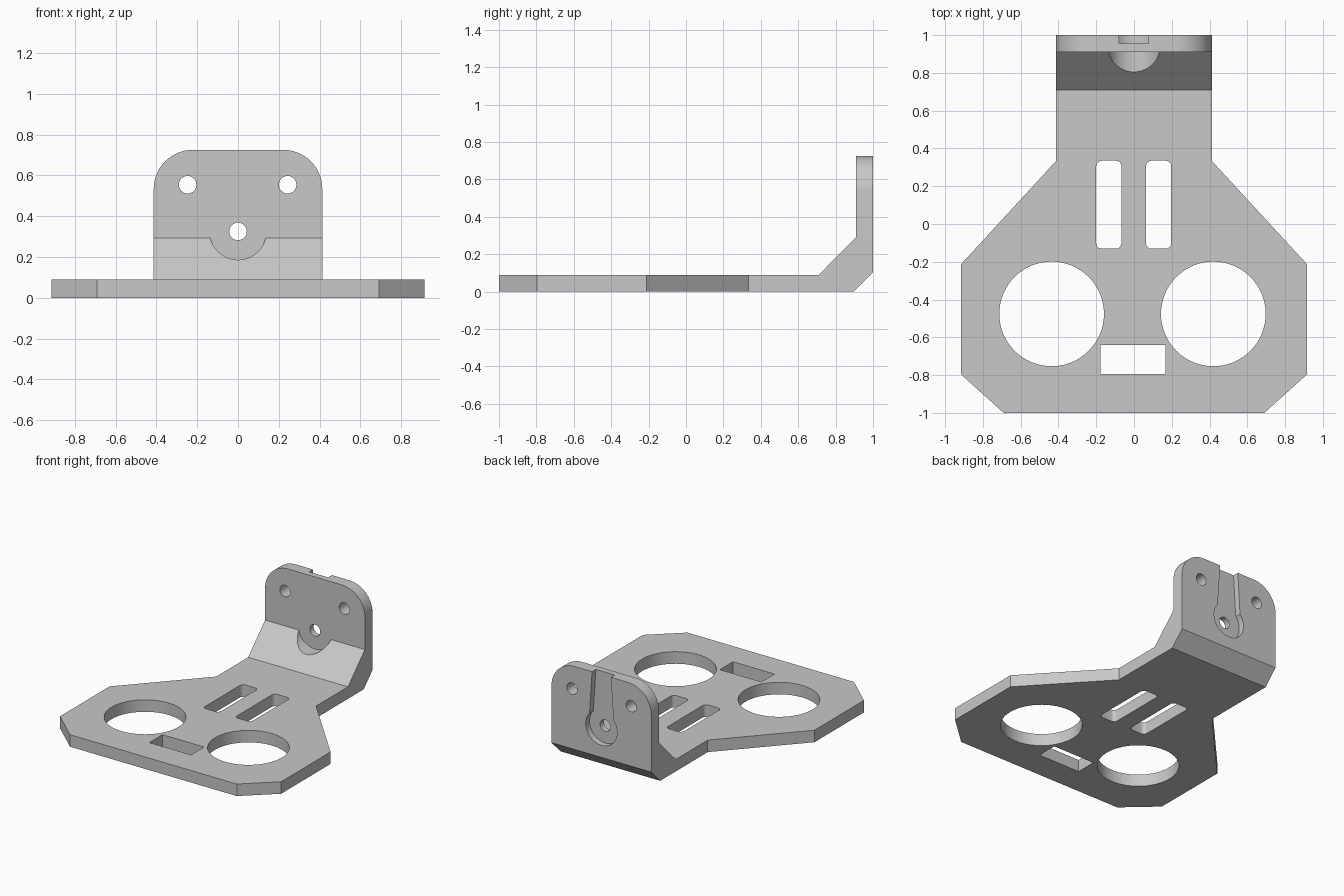
import bpy, bmesh, math

if "Cube" in bpy.data.objects:
    bpy.data.objects.remove(bpy.data.objects["Cube"])

# single flat colour
grey = bpy.data.materials.new("plain_grey")
grey.diffuse_color = (0.58, 0.58, 0.58, 1)
grey.use_nodes = True
grey.node_tree.nodes["Principled BSDF"].inputs["Base Color"].default_value = grey.diffuse_color

PLACE = {
    "x": lambda a, b, t: (t, a, b),   # outline in y,z
    "y": lambda a, b, t: (a, t, b),   # outline in x,z
    "z": lambda a, b, t: (a, b, t),   # outline in x,y
}


def prism(name, pts, axis, lo, hi):
    """Extrude a 2D outline along an axis."""
    bm = bmesh.new()
    ends = [[bm.verts.new(PLACE[axis](a, b, t)) for a, b in pts] for t in (lo, hi)]
    n = len(pts)
    for ring in ends:
        bm.faces.new(ring)
    for i in range(n):
        j = (i + 1) % n
        bm.faces.new((ends[0][i], ends[0][j], ends[1][j], ends[1][i]))
    bmesh.ops.recalc_face_normals(bm, faces=bm.faces)
    me = bpy.data.meshes.new(name)
    bm.to_mesh(me)
    bm.free()
    me.materials.append(grey)
    ob = bpy.data.objects.new(name, me)
    bpy.context.collection.objects.link(ob)
    return ob


def arc(cx, cy, r, start=0, end=360, n=64):
    full = end - start == 360
    steps = n if full else n + 1
    return [(cx + r * math.cos(math.radians(start + (end - start) * i / n)),
             cy + r * math.sin(math.radians(start + (end - start) * i / n)))
            for i in range(steps)]


def rect(x0, x1, y0, y1, r=0):
    if not r:
        return [(x0, y0), (x1, y0), (x1, y1), (x0, y1)]
    corners = [(x1 - r, y1 - r), (x0 + r, y1 - r), (x0 + r, y0 + r), (x1 - r, y0 + r)]
    return [p for k, (cx, cy) in enumerate(corners)
            for p in arc(cx, cy, r, 90 * k, 90 * k + 90, 6)]


def combine(target, tool, operation):
    mod = target.modifiers.new("cut", "BOOLEAN")
    mod.operation = operation
    mod.solver = "EXACT"
    mod.object = tool
    bpy.context.view_layer.objects.active = target
    bpy.ops.object.modifier_apply(modifier=mod.name)
    bpy.data.objects.remove(tool, do_unlink=True)


# bent sheet from its side profile, trimmed to the plan outline
profile = [(-1.1, 0), (0.895, 0), (1, 0.105), (1, 0.725), (0.91, 0.725),
           (0.91, 0.292), (0.71, 0.09), (-1.1, 0.09)]
bracket = prism("mounting_bracket", profile, "x", -1.1, 1.1)
half = [(0.69, -1), (0.915, -0.797), (0.915, -0.212), (0.413, 0.333), (0.413, 1.1)]
plan = half + [(-x, y) for x, y in reversed(half)]
combine(bracket, prism("plan_outline", plan, "z", -0.2, 1), "INTERSECT")

# rounded top corners of the upright
bm = bmesh.new()
bm.from_mesh(bracket.data)
corners = [e for e in bm.edges
           if all(v.co.z > 0.72 and abs(v.co.x) > 0.4 for v in e.verts)
           and abs(e.verts[0].co.y - e.verts[1].co.y) > 0.05]
bmesh.ops.bevel(bm, geom=corners, offset=0.192, segments=16, profile=0.5, affect="EDGES")
bm.to_mesh(bracket.data)
bm.free()

# openings through the base plate
base_cuts = [
    arc(-0.436, -0.476, 0.277), arc(0.42, -0.476, 0.277),
    rect(-0.2, -0.067, -0.13, 0.335, 0.028), rect(0.064, 0.197, -0.13, 0.335, 0.028),
    rect(-0.177, 0.168, -0.795, -0.64),
]
for pts in base_cuts:
    combine(bracket, prism("base_cutter", pts, "z", -0.1, 0.2), "DIFFERENCE")

# round relief in the sloped bend
combine(bracket, prism("relief_cutter", arc(0, 0.325, 0.139), "y", 0.5, 0.91), "DIFFERENCE")

# keyhole recess in the rear face: round pocket with a tapered groove to the top
groove = [(-0.075, 0.8), (-0.102, 0.36), (0.102, 0.36), (0.072, 0.8)]
for pts in (arc(0, 0.325, 0.13), groove):
    combine(bracket, prism("recess_cutter", pts, "y", 0.955, 1.1), "DIFFERENCE")

# screw holes through the upright
for x, z in ((-0.247, 0.554), (0.243, 0.554), (0, 0.325)):
    combine(bracket, prism("screw_cutter", arc(x, z, 0.043, n=32), "y", 0.7, 1.2), "DIFFERENCE")

# smooth curved walls, crisp edges
bpy.ops.object.select_all(action="DESELECT")
bracket.select_set(True)
bpy.context.view_layer.objects.active = bracket
bpy.ops.object.shade_smooth_by_angle(angle=math.radians(30))
